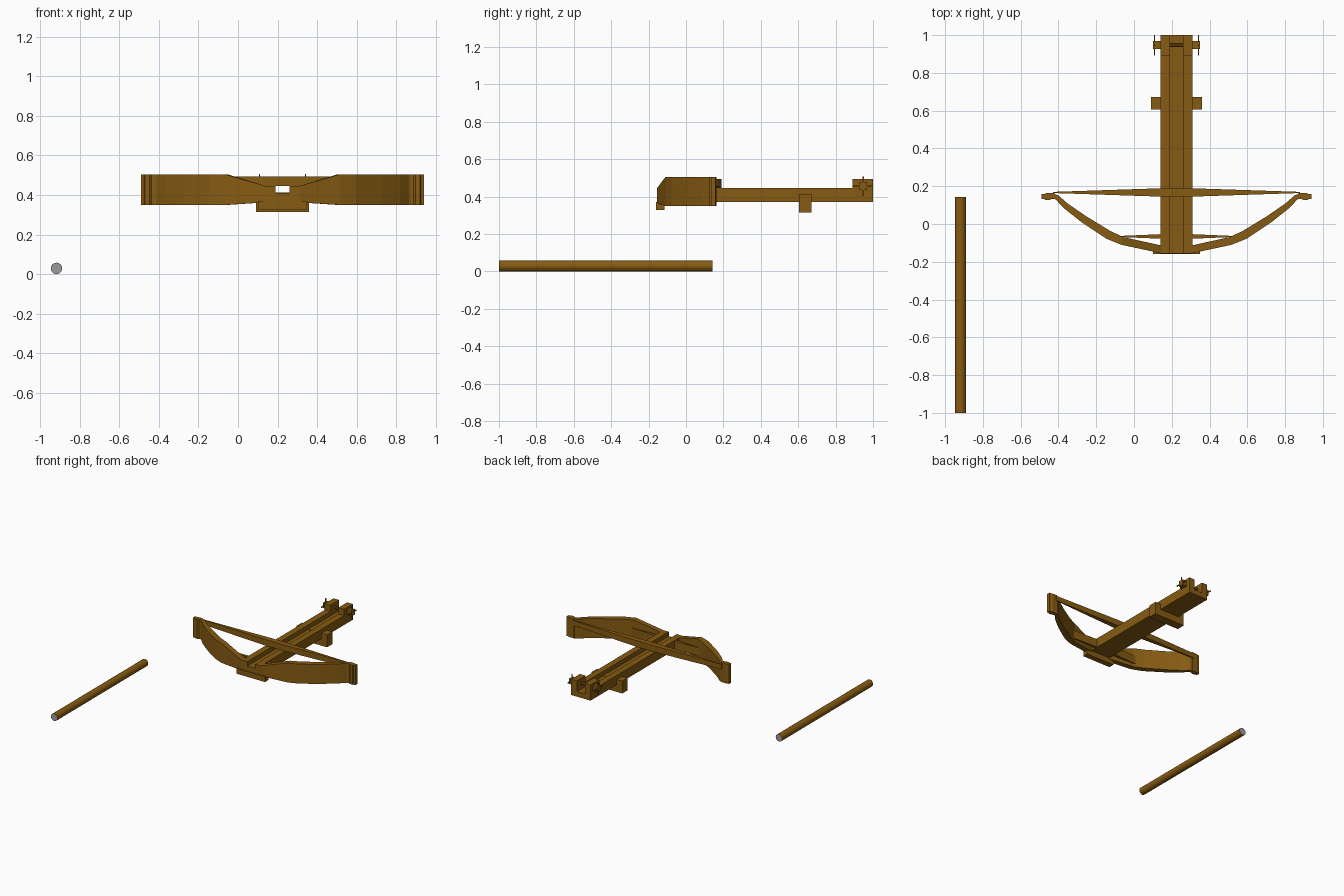
import bpy, bmesh, math
from mathutils import Matrix

if "Cube" in bpy.data.objects:
    bpy.data.objects.remove(bpy.data.objects["Cube"])

CX = 0.225  # centre line of the bow


def material(name, rgb):
    m = bpy.data.materials.new(name)
    m.diffuse_color = (*rgb, 1)
    m.use_nodes = True
    m.node_tree.nodes["Principled BSDF"].inputs["Base Color"].default_value = m.diffuse_color
    return m


wood = material("brown wood", (0.24, 0.105, 0.006))
grey = material("grey end", (0.33, 0.33, 0.33))


def finish(name, bm, mats=(wood,)):
    bmesh.ops.recalc_face_normals(bm, faces=bm.faces[:])
    me = bpy.data.meshes.new(name)
    bm.to_mesh(me)
    bm.free()
    for m in mats:
        me.materials.append(m)
    ob = bpy.data.objects.new(name, me)
    bpy.context.collection.objects.link(ob)
    return ob


def loft(name, rings):
    """Skin a row of equal point rings and cap both ends."""
    bm = bmesh.new()
    rows = [[bm.verts.new(p) for p in r] for r in rings]
    n = len(rows[0])
    for a, b in zip(rows, rows[1:]):
        for i in range(n):
            j = (i + 1) % n
            bm.faces.new((a[i], a[j], b[j], b[i]))
    bm.faces.new(rows[0][::-1])
    bm.faces.new(rows[-1])
    return finish(name, bm)


def box(name, x0, x1, y0, y1, z0, z1):
    return loft(name, [[(x0, y0, z), (x1, y0, z), (x1, y1, z), (x0, y1, z)] for z in (z0, z1)])


def cylinder(name, radius, length, loc, axis, sides, mats=(wood,)):
    bm = bmesh.new()
    rot = Matrix.Rotation(math.pi / 2, 4, axis)
    bmesh.ops.create_cone(bm, cap_ends=True, segments=sides, radius1=radius,
                          radius2=radius, depth=length, matrix=Matrix.Translation(loc) @ rot)
    if len(mats) > 1:
        for f in bm.faces:
            f.material_index = int(len(f.verts) > 4)
    return finish(name, bm, mats)


# Grooved stock
stock = [(0.14, 0.37), (0.31, 0.37), (0.31, 0.445), (0.26, 0.445),
         (0.26, 0.41), (0.19, 0.41), (0.19, 0.445), (0.14, 0.445)]
loft("stock", [[(x, y, z) for x, z in stock] for y in (-0.155, 1.0)])

# Plate under the nose and cross bracket under the stock
box("nose_plate", 0.10, 0.35, -0.16, -0.115, 0.328, 0.37)
box("cross_bracket", 0.09, 0.36, 0.605, 0.672, 0.315, 0.413)

# Limb stations: distance from centre, y middle, half thickness, bottom, top
limb = [(0.083, -0.134, 0.021, 0.363, 0.445), (0.285, -0.090, 0.021, 0.350, 0.505),
        (0.36, -0.058, 0.023, 0.350, 0.505), (0.49, 0.025, 0.020, 0.350, 0.505),
        (0.585, 0.095, 0.016, 0.350, 0.505), (0.632, 0.140, 0.013, 0.350, 0.505),
        (0.652, 0.148, 0.013, 0.350, 0.505)]
# Tip outline seen from above, with a waist for the string
tip = [(0.645, 0.133), (0.662, 0.133), (0.672, 0.126), (0.696, 0.126), (0.700, 0.133),
       (0.715, 0.133), (0.715, 0.158), (0.700, 0.158), (0.690, 0.163), (0.645, 0.163)]

for s, side in ((-1, "left"), (1, "right")):
    rings = []
    for i, (d, y, t, z0, z1) in enumerate(limb):
        a, b = limb[max(i - 1, 0)], limb[min(i + 1, len(limb) - 1)]
        ang = math.atan2(b[1] - a[1], b[0] - a[0])
        if i == 0:
            ang = 0
        ox, oy = math.sin(ang) * t, math.cos(ang) * t
        rings.append([(CX + s * (d + ox), y - oy, z0), (CX + s * (d - ox), y + oy, z0),
                      (CX + s * (d - ox), y + oy, z1), (CX + s * (d + ox), y - oy, z1)])
    loft(side + "_limb", rings)
    loft(side + "_limb_tip", [[(CX + s * d, y, z) for d, y in tip] for z in (0.35, 0.505)])

    # Tapered brace between limb and stock
    loft(side + "_brace", [[(CX + s * d, -0.066 - h, z0), (CX + s * d, -0.066 + h, z0),
                            (CX + s * d, -0.066 + h, z1), (CX + s * d, -0.066 - h, z1)]
                           for d, h, z0, z1 in ((0.083, 0.012, 0.375, 0.44),
                                                (0.295, 0.003, 0.375, 0.44))])

    # Rear cheek with axle hub and crossed winding spokes
    x0, x1 = sorted((CX + s * 0.035, CX + s * 0.085))
    box(side + "_rear_cheek", x0, x1, 0.89, 1.0, 0.44, 0.495)
    x0, x1 = sorted((CX + s * 0.08, CX + s * 0.125))
    box(side + "_hub", x0, x1, 0.927, 0.968, 0.435, 0.478)
    xs = CX + s * 0.116
    box(side + "_upright_spoke", xs - 0.003, xs + 0.003, 0.943, 0.951, 0.403, 0.507)
    box(side + "_level_spoke", xs - 0.003, xs + 0.003, 0.893, 1.0, 0.452, 0.460)

# Winding axle between the cheeks
cylinder("winding_axle", 0.010, 0.18, (CX, 0.947, 0.457), 'Y', 8)

# Bow string, thick in the middle and thin at the tips
string = ((-0.655, 0.003, 0.455), (-0.085, 0.022, 0.446), (0.085, 0.022, 0.446), (0.655, 0.003, 0.455))
loft("bow_string", [[(CX + d, 0.167 - h, z), (CX + d, 0.167 + h, z),
                     (CX + d, 0.167 + h, 0.494), (CX + d, 0.167 - h, 0.494)] for d, h, z in string])

# Loose bolt on the ground with grey ends
cylinder("bolt_shaft", 0.029, 1.142, (-0.918, -0.429, 0.029), 'X', 16, (wood, grey))
